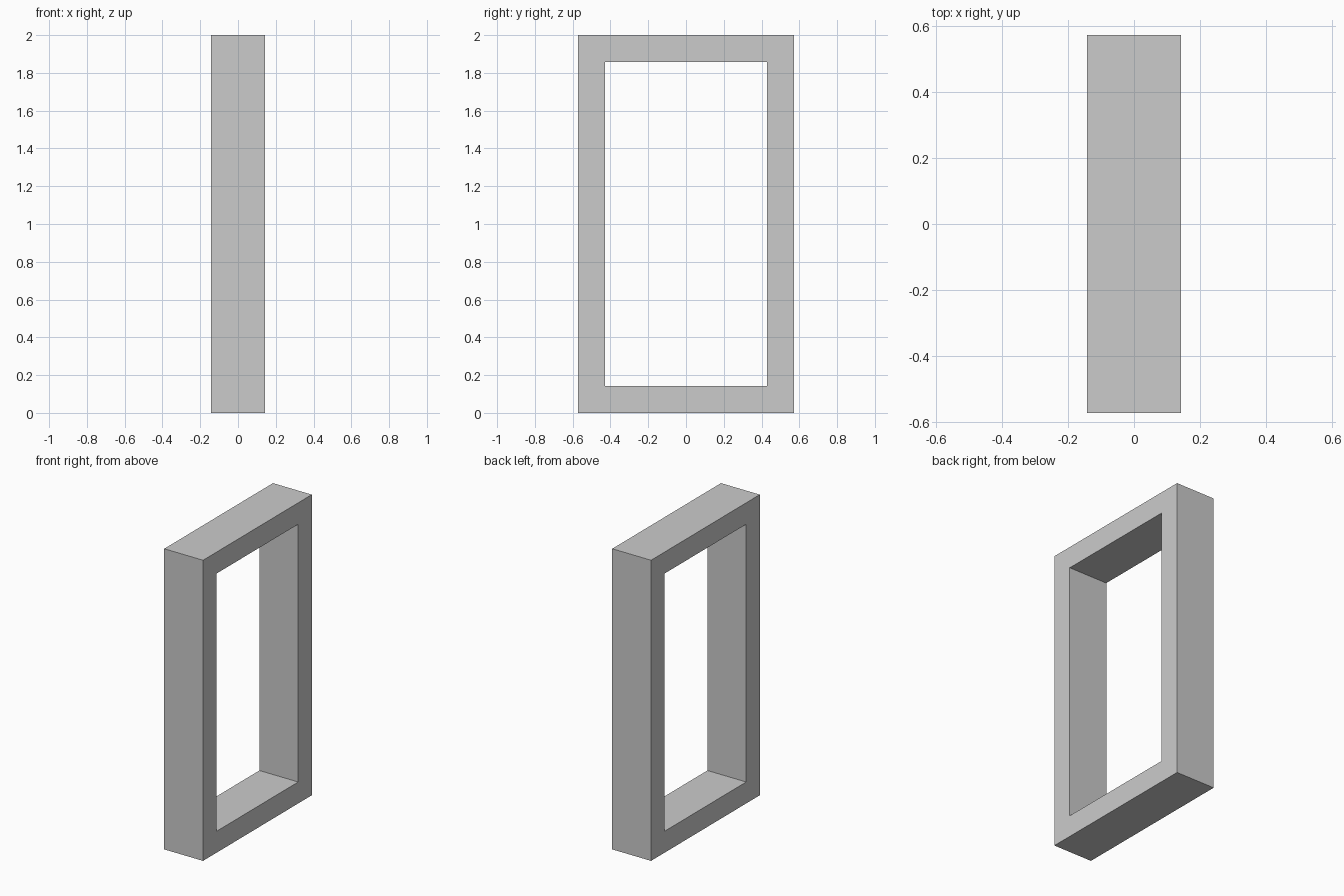
import bpy, bmesh

if "Cube" in bpy.data.objects:
    bpy.data.objects.remove(bpy.data.objects["Cube"])

U = 2 / 14          # bar thickness; the whole frame is 2 x 8 x 14 of these
HALF_DEPTH = U      # half size along x


def rectangle(bm, x, half_y, z0, z1):
    """Four corner vertices of an upright rectangle in the plane x."""
    corners = [(-half_y, z0), (half_y, z0), (half_y, z1), (-half_y, z1)]
    return [bm.verts.new((x, y, z)) for y, z in corners]


# Open rectangular frame: outer and inner outlines on both sides
bm = bmesh.new()
outer_l, outer_r = [rectangle(bm, x, 4 * U, 0, 14 * U) for x in (-HALF_DEPTH, HALF_DEPTH)]
inner_l, inner_r = [rectangle(bm, x, 3 * U, U, 13 * U) for x in (-HALF_DEPTH, HALF_DEPTH)]

# Join neighbouring outlines into a closed ring of quads
rings = [outer_l, outer_r, inner_r, inner_l]
for a, b in zip(rings, rings[1:] + rings[:1]):
    for i in range(4):
        j = (i + 1) % 4
        bm.faces.new((a[i], a[j], b[j], b[i]))

bmesh.ops.recalc_face_normals(bm, faces=bm.faces[:])
mesh = bpy.data.meshes.new("door_frame")
bm.to_mesh(mesh)
bm.free()
frame = bpy.data.objects.new("door_frame", mesh)
bpy.context.collection.objects.link(frame)
